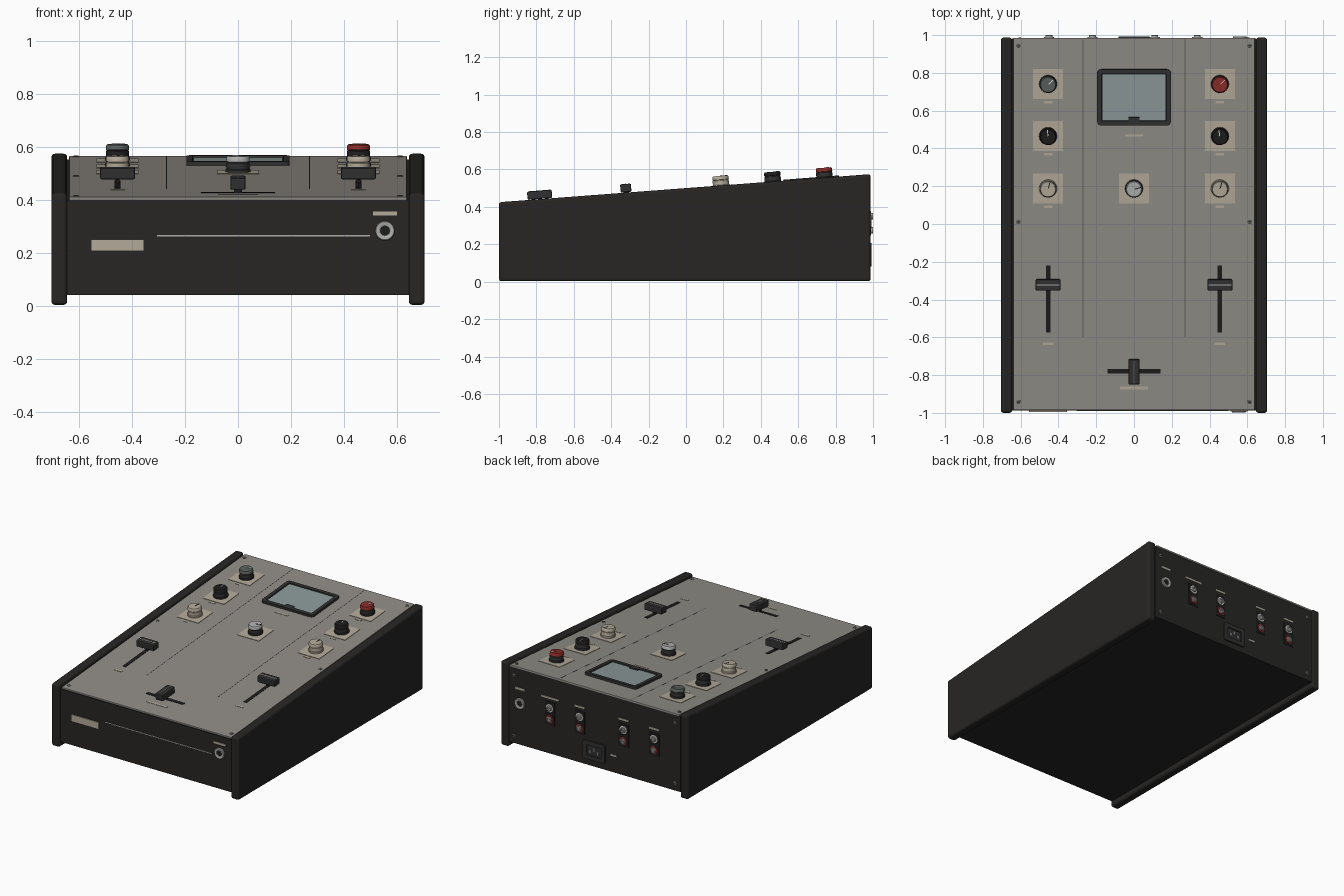
import bpy, bmesh, math
from mathutils import Matrix, Vector

if "Cube" in bpy.data.objects:
    bpy.data.objects.remove(bpy.data.objects["Cube"])


def material(name, r, g, b):
    m = bpy.data.materials.new(name)
    m.diffuse_color = (r, g, b, 1)
    m.use_nodes = True
    m.node_tree.nodes["Principled BSDF"].inputs["Base Color"].default_value = m.diffuse_color
    return m


DARK = material("charcoal", .02, .019, .018)
BLACK = material("black", .012, .012, .012)
TRIM = material("soft_black", .03, .03, .03)
PANEL = material("warm_grey", .28, .265, .24)
BEIGE = material("beige", .45, .40, .32)
METAL = material("metal", .42, .43, .42)
SLATE = material("slate", .10, .115, .11)
RED = material("red", .25, .025, .02)
GLASS = material("screen_glass", .26, .32, .32)
WHITE = material("off_white", .65, .63, .58)

# Local frames: u, v lie on the surface, the third axis points outward
SLOPE = math.atan(.0787)
TOP = Matrix.Translation((0, 0, .488)) @ Matrix.Rotation(SLOPE, 4, 'X')
FRONT = Matrix(((1, 0, 0, 0), (0, 0, -1, -.988), (0, 1, 0, 0), (0, 0, 0, 1)))
BACK = Matrix(((-1, 0, 0, 0), (0, 0, 1, .982), (0, 1, 0, 0), (0, 0, 0, 1)))


def finish(name, bm, frame, mat, smooth=False):
    bmesh.ops.recalc_face_normals(bm, faces=bm.faces)
    me = bpy.data.meshes.new(name)
    bm.to_mesh(me)
    bm.free()
    me.materials.append(mat)
    if smooth:
        me.polygons.foreach_set("use_smooth", [True] * len(me.polygons))
        me.set_sharp_from_angle(angle=math.radians(35))
    ob = bpy.data.objects.new(name, me)
    bpy.context.collection.objects.link(ob)
    ob.matrix_world = frame
    return ob


def bevel(ob, width, segments=2):
    m = ob.modifiers.new("bevel", 'BEVEL')
    m.width, m.segments = width, segments
    return ob


def box(name, frame, u, v, su, sv, h0, h1, mat, bev=0):
    bm = bmesh.new()
    bmesh.ops.create_cube(bm, size=1, matrix=Matrix.Diagonal((su, sv, h1 - h0, 1)))
    ob = finish(name, bm, frame @ Matrix.Translation((u, v, (h0 + h1) / 2)), mat)
    return bevel(ob, bev) if bev else ob


def lathe(name, frame, u, v, profile, mat, steps=32):
    bm = bmesh.new()
    vs = [bm.verts.new((r, 0, h)) for r, h in profile]
    es = [bm.edges.new(p) for p in zip(vs, vs[1:])]
    bmesh.ops.spin(bm, geom=vs + es, axis=(0, 0, 1), cent=(0, 0, 0), angle=math.tau, steps=steps)
    bmesh.ops.remove_doubles(bm, verts=bm.verts, dist=1e-5)
    return finish(name, bm, frame @ Matrix.Translation((u, v, 0)), mat, True)


def prism(name, x0, x1, profile, mat):
    bm = bmesh.new()
    f = bm.faces.new([bm.verts.new((x0, y, z)) for y, z in profile])
    ext = bmesh.ops.extrude_face_region(bm, geom=[f])["geom"]
    bmesh.ops.translate(bm, vec=(x1 - x0, 0, 0), verts=[g for g in ext if isinstance(g, bmesh.types.BMVert)])
    return finish(name, bm, Matrix(), mat)


def recessed_frame(name, frame, u, v, su, sv, h, rim, depth, mat, corner):
    bm = bmesh.new()
    bmesh.ops.create_cube(bm, size=1, matrix=Matrix.Translation((0, 0, h / 2)) @ Matrix.Diagonal((su, sv, h, 1)))
    bm.edges.ensure_lookup_table()
    up = [e for e in bm.edges if abs(e.verts[0].co.z - e.verts[1].co.z) > h / 2]
    bmesh.ops.bevel(bm, geom=up, offset=corner, segments=4, profile=.5, affect='EDGES')
    bm.normal_update()
    top = [f for f in bm.faces if f.normal.z > .9]
    bmesh.ops.inset_region(bm, faces=top, thickness=rim)
    bmesh.ops.inset_region(bm, faces=top, thickness=.002, depth=-depth)
    return finish(name, bm, frame @ Matrix.Translation((u, v, 0)), mat)


def screw(name, frame, u, v):
    lathe(name, frame, u, v, [(.012, 0), (.012, .002), (.009, .004), (0, .004)], SLATE, 16)
    box(name + "_slot", frame, u, v, .015, .003, .003, .0045, BLACK)


def knob(name, x, y, body, cap, mark, turn):
    box(name + "_plate", TOP, x, y, .16, .16, 0, .003, BEIGE)
    lathe(name + "_body", TOP, x, y, [(0, .003), (.047, .003), (.047, .012), (.044, .015), (.043, .038), (.041, .04),
                                      (.041, .042), (0, .042)], body)
    lathe(name + "_cap", TOP, x, y, [(.041, .041), (.044, .043), (.043, .058), (.039, .063), (0, .063)], cap)
    f = TOP @ Matrix.Translation((x, y, 0)) @ Matrix.Rotation(-math.radians(turn), 4, 'Z')
    box(name + "_pointer", f, 0, .021, .005, .034, .062, .0645, mark)


def fader(name, x, y, length, cap_offset, turn):
    f = TOP @ Matrix.Translation((x, y, 0)) @ Matrix.Rotation(turn, 4, 'Z')
    box(name + "_slot", f, 0, 0, .024, length, -.002, .002, BLACK)
    box(name + "_stem", f, 0, cap_offset, .014, .03, 0, .02, BLACK)
    box(name + "_cap", f, 0, cap_offset, .132, .058, .016, .06, TRIM, .006)
    box(name + "_cap_line", f, 0, cap_offset, .12, .006, .059, .0612, METAL if not turn else SLATE)


# Wedge case between two side cheeks
prism("case", -.645, .645, [(-.988, .04), (.982, .04), (.982, .553), (-.988, .399)], DARK)
cheek = [(-1, .003), (.987, .003), (.987, .575), (-1, .425)]
for side, s in (("left", -1), ("right", 1)):
    bevel(prism(side + "_cheek", s * .645, s * .705, cheek, DARK), .014, 3)

# Top panel with seams and screws
box("top_panel", TOP, 0, 0, 1.276, 1.975, -.013, 0, PANEL, .003)
for s in (-1, 1):
    box("panel_seam", TOP, s * .27, .19, .004, 1.58, -.002, .0006, SLATE)
    for y in (-.945, .012, .947):
        screw("panel_screw", TOP, s * .612, y)

# Knobs in two columns and one in the middle
for s, caps, turns in ((-1, (SLATE, BLACK, BEIGE), (45, -5, 15)), (1, (RED, BLACK, BEIGE), (45, -10, 15))):
    for i, y in enumerate((.744, .467, .189)):
        body = BEIGE if i == 2 else TRIM
        knob("channel_knob", s * .455, y, body, caps[i], BLACK if i == 2 else WHITE, turns[i])
        box("knob_label", TOP, s * .455, y - .097, .045, .012, 0, .002, BEIGE)
knob("centre_knob", 0, .189, TRIM, METAL, BLACK, 75)

# Display
recessed_frame("display_bezel", TOP, 0, .673, .39, .298, .016, .024, .008, TRIM, .02)
box("display_glass", TOP, 0, .673, .336, .244, .006, .010, GLASS)
box("display_tab", TOP, 0, .557, .06, .022, .009, .016, TRIM)
box("display_label", TOP, 0, .47, .095, .012, 0, .002, BEIGE)

# Faders
for s in (-1, 1):
    fader("channel_fader", s * .455, -.398, .355, .078, 0)
    box("fader_label", TOP, s * .455, -.635, .055, .014, 0, .002, BEIGE)
fader("cross_fader", 0, -.782, .28, 0, math.pi / 2)
box("cross_fader_label", TOP, 0, -.871, .15, .014, 0, .002, BEIGE)

# Front face details
box("front_badge", FRONT, -.455, .228, .2, .044, 0, .006, BEIGE)
box("front_stripe", FRONT, .097, .264, .805, .005, 0, .003, METAL)
box("front_jack_label", FRONT, .555, .348, .09, .014, 0, .004, BEIGE)
RING = [(0, .002), (.019, .002), (.019, .009), (.022, .011), (.034, .011), (.037, .008), (.037, 0)]
SOCKET = [(0, .003), (.0185, .003)]
lathe("front_jack_ring", FRONT, .555, .283, RING, METAL)
lathe("front_jack_hole", FRONT, .555, .283, SOCKET, BLACK)

# Rear sockets (u runs towards -x)
lathe("rear_jack_ring", BACK, -.56, .32, RING, METAL)
lathe("rear_jack_hole", BACK, -.56, .32, SOCKET, BLACK)
box("rear_jack_label", BACK, -.56, .42, .07, .014, 0, .004, BEIGE)
for x, w in ((.335, .13), (.11, .075), (-.22, .075), (-.45, .075)):
    box("socket_plate", BACK, -x, .313, .075, .155, 0, .003, BLACK)
    box("socket_label", BACK, -x, .418, w, .012, 0, .003, BEIGE)
    for z, col in ((.35, WHITE), (.275, RED)):
        lathe("socket_collar", BACK, -x, z, [(0, .003), (.027, .003), (.027, .007), (.02, .008), (0, .008)], col, 24)
        lathe("socket_barrel", BACK, -x, z, [(.018, .007), (.018, .017), (.016, .018), (.011, .018), (.011, .01),
                                             (.005, .01), (.005, .014), (0, .014)], METAL, 24)

# Mains inlet
recessed_frame("power_inlet", BACK, 0, .145, .165, .125, .01, .028, .008, TRIM, .012)
for u, v in ((-.028, .137), (0, .155), (.028, .137)):
    box("power_pin", BACK, u, v, .007, .02, .002, .008, METAL)
box("power_label", BACK, .145, .155, .045, .012, 0, .003, BEIGE)
for u in (-.605, .605):
    for z in (.09, .5):
        screw("rear_screw", BACK, u, z)
